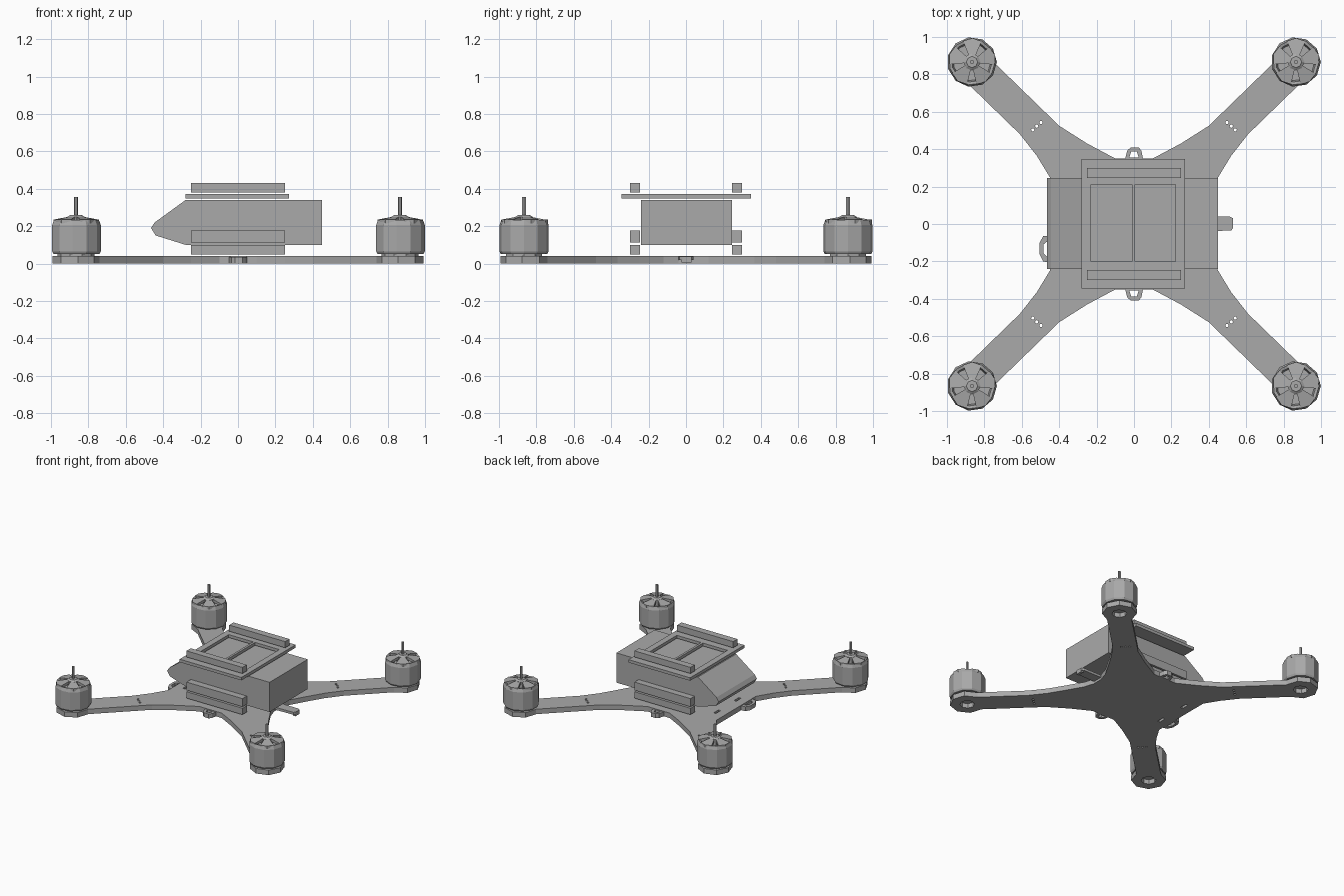
import bpy, bmesh
from math import sin, cos, radians, pi

old = bpy.data.objects.get("Cube")
if old:
    bpy.data.objects.remove(old, do_unlink=True)

grey = bpy.data.materials.new("plain grey")
grey.use_nodes = True
colour = (0.4, 0.4, 0.4, 1)
grey.diffuse_color = colour
grey.node_tree.nodes["Principled BSDF"].inputs["Base Color"].default_value = colour


def add_mesh(name, mesh):
    mesh.materials.clear()
    mesh.materials.append(grey)
    obj = bpy.data.objects.new(name, mesh)
    bpy.context.collection.objects.link(obj)
    return obj


def from_bmesh(name, bm):
    bmesh.ops.recalc_face_normals(bm, faces=bm.faces)
    mesh = bpy.data.meshes.new(name)
    bm.to_mesh(mesh)
    bm.free()
    return add_mesh(name, mesh)


def box(name, x0, x1, y0, y1, z0, z1):
    bm = bmesh.new()
    bmesh.ops.create_cube(bm, size=1)
    for v in bm.verts:
        v.co.x = x1 if v.co.x > 0 else x0
        v.co.y = y1 if v.co.y > 0 else y0
        v.co.z = z1 if v.co.z > 0 else z0
    return from_bmesh(name, bm)


def sheet(name, loops, z0, z1):
    """Flat outline with holes, given thickness."""
    curve = bpy.data.curves.new(name + " outline", "CURVE")
    curve.dimensions = "2D"
    curve.fill_mode = "BOTH"
    curve.extrude = (z1 - z0) / 2
    for loop in loops:
        spline = curve.splines.new("POLY")
        spline.points.add(len(loop) - 1)
        for point, (x, y) in zip(spline.points, loop):
            point.co = (x, y, 0, 1)
        spline.use_cyclic_u = True
    temp = bpy.data.objects.new(name + " temp", curve)
    bpy.context.collection.objects.link(temp)
    bpy.context.view_layer.update()
    graph = bpy.context.evaluated_depsgraph_get()
    mesh = bpy.data.meshes.new_from_object(temp.evaluated_get(graph))
    bpy.data.objects.remove(temp, do_unlink=True)
    bpy.data.curves.remove(curve)
    for v in mesh.vertices:
        v.co.z += (z0 + z1) / 2
    obj = add_mesh(name, mesh)
    for p in mesh.polygons:
        p.use_smooth = False
        p.material_index = 0
    return obj


def ring(cx, cy, r, n, start=0):
    return [(cx + r * cos(start + 2 * pi * i / n), cy + r * sin(start + 2 * pi * i / n))
            for i in range(n)]


def rect(x0, x1, y0, y1):
    return [(x0, y0), (x1, y0), (x1, y1), (x0, y1)]


def lathe(name, profile, n, x, y):
    """Revolve an r, z profile with flat sides."""
    bm = bmesh.new()
    rings = [[bm.verts.new((px, py, z)) for px, py in ring(x, y, r, n)] for r, z in profile]
    for a, b in zip(rings, rings[1:]):
        for i in range(n):
            j = (i + 1) % n
            bm.faces.new((a[i], a[j], b[j], b[i]))
    bm.faces.new(rings[0][::-1])
    bm.faces.new(rings[-1])
    return from_bmesh(name, bm)


# X-shaped frame with motor pads
motor = 0.866
outer_edge = [(0.1, 0.35), (0.25, 0.43), (0.4, 0.525)]
pad = [(motor + 0.127 * cos(radians(a)), motor + 0.127 * sin(radians(a)))
       for a in range(185, -86, -45)]
inner_edge = [(0.61, 0.48), (0.52, 0.365), (0.45, 0.25)]
arm = outer_edge + pad + inner_edge
waist = [(0.375, 0.12), (0.35, 0.04)]
right_side = arm + waist
right_side = right_side + [(x, -y) for x, y in reversed(right_side)]
left_side = [(-x, y) for x, y in arm]
left_side = [(x, -y) for x, y in left_side] + left_side[::-1]
holes = []
for sx in (-1, 1):
    for sy in (-1, 1):
        holes.append(ring(sx * motor, sy * motor, 0.055, 8))
        for x, y in ((0.497, 0.543), (0.52, 0.523), (0.541, 0.503)):
            holes.append(ring(sx * x, sy * y, 0.009, 8))
    holes.append(rect(-0.38, -0.36, sx * 0.13 - 0.03, sx * 0.13 + 0.03))
sheet("frame", [right_side + left_side] + holes, 0, 0.04)

# Looped lugs at the frame edges
for side, s in (("front", -1), ("back", 1)):
    lug = [(-0.05, 0.34), (-0.035, 0.395), (-0.015, 0.41), (0.025, 0.41), (0.04, 0.39), (0.05, 0.34)]
    gap = [(-0.025, 0.355), (-0.015, 0.388), (0.015, 0.388), (0.025, 0.355)]
    sheet(side + "_lug", [[(x, s * y) for x, y in lug], [(x, s * y) for x, y in gap]], 0, 0.035)
sheet("nose_lug", [[(-0.44, -0.06), (-0.485, -0.065), (-0.505, -0.1), (-0.505, -0.16),
                    (-0.485, -0.2), (-0.44, -0.21)],
                   [(-0.46, -0.09), (-0.485, -0.11), (-0.485, -0.155), (-0.46, -0.18)]], 0, 0.035)
sheet("tail_tab", [[(0.3, -0.04), (0.52, -0.035), (0.53, -0.02), (0.53, 0.03),
                    (0.51, 0.04), (0.3, 0.04)]], 0.018, 0.038)
box("tail_tab_lip", 0.51, 0.53, -0.025, 0.03, 0.005, 0.02)

# Body block with a wedge nose
bm = bmesh.new()
profile = [(-0.465, 0.19), (-0.445, 0.22), (-0.28, 0.34), (0.45, 0.34), (0.45, 0.1),
           (-0.28, 0.1), (-0.44, 0.15)]
face = bm.faces.new([bm.verts.new((x, -0.24, z)) for x, z in profile])
ext = bmesh.ops.extrude_face_region(bm, geom=[face])
bmesh.ops.translate(bm, vec=(0, 0.487, 0),
                    verts=[g for g in ext["geom"] if isinstance(g, bmesh.types.BMVert)])
from_bmesh("body", bm)

# Open top tray with a centre bar
sheet("top_tray", [rect(-0.28, 0.272, -0.345, 0.347), rect(-0.23, -0.012, -0.2, 0.21),
                   rect(0.006, 0.222, -0.2, 0.21)], 0.348, 0.372)

# Rails on the tray and along both sides
for side, s in (("front", -1), ("back", 1)):
    y0, y1 = sorted((s * 0.245, s * 0.3))
    for level, z0, z1 in (("lower", 0.048, 0.1), ("middle", 0.112, 0.178), ("top", 0.38, 0.43)):
        box(f"{side}_{level}_rail", -0.25, 0.25, y0, y1, z0, z1)


# Motors: stator, bell, sloping spokes, hub and shaft
def build_motor(label, x, y):
    lathe(label + "_stator", [(0.1, 0.036), (0.1, 0.06)], 10, x, y)
    lathe(label + "_bell", [(0.125, 0.05), (0.133, 0.065), (0.133, 0.205), (0.123, 0.232),
                            (0.108, 0.228), (0.1, 0.2)], 11, x, y)
    bm = bmesh.new()
    for k in range(5):
        a = 2 * pi * k / 5 + 0.3
        top, low = [], []
        for r, t, z in ((0.03, -0.5, 0.252), (0.122, -0.42, 0.235), (0.128, 0, 0.235),
                        (0.122, 0.42, 0.235), (0.03, 0.5, 0.252)):
            px, py = x + r * cos(a + t), y + r * sin(a + t)
            top.append(bm.verts.new((px, py, z)))
            low.append(bm.verts.new((px, py, z - 0.022)))
        bm.faces.new(top)
        bm.faces.new(low[::-1])
        for i in range(5):
            j = (i + 1) % 5
            bm.faces.new((top[i], low[i], low[j], top[j]))
    from_bmesh(label + "_spokes", bm)
    lathe(label + "_hub", [(0.045, 0.19), (0.045, 0.25), (0.03, 0.26)], 8, x, y)
    lathe(label + "_shaft", [(0.011, 0.25), (0.011, 0.355)], 6, x, y)


for side, sx in (("right", -1), ("left", 1)):
    for end, sy in (("front", -1), ("back", 1)):
        build_motor(f"{end}_{side}_motor", sx * motor, sy * motor)
